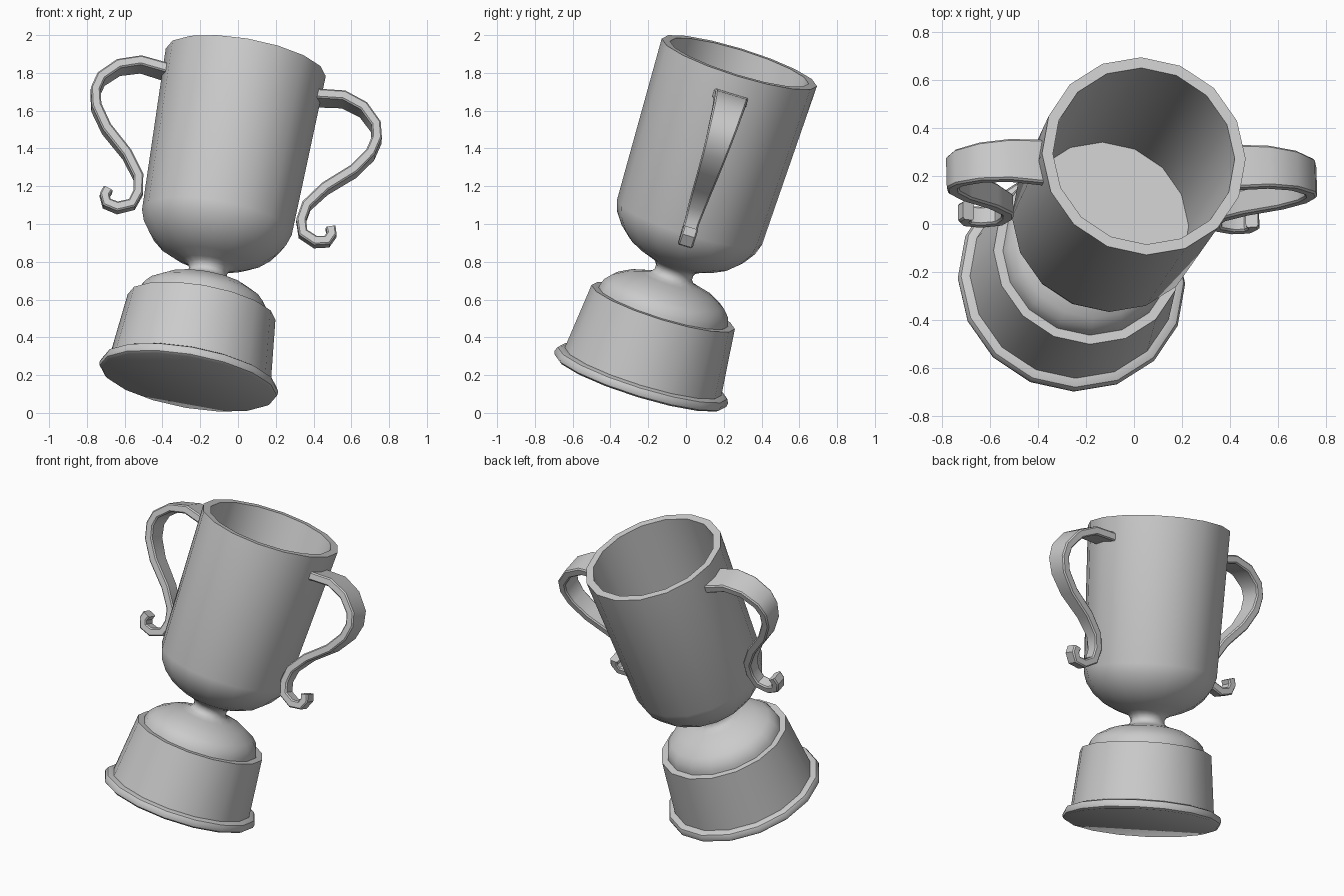
import bpy, bmesh, math
from mathutils import Vector, Matrix

cube = bpy.data.objects.get("Cube")
if cube:
    bpy.data.objects.remove(cube, do_unlink=True)

SIDES = 16
# The whole trophy leans along this axis, balanced on the edge of its base
AXIS = Vector((0.170, 0.293, 0.941)).normalized()
LEAN = Matrix.Translation((-0.265, -0.245, 0.162)) @ \
    Vector((0, 0, 1)).rotation_difference(AXIS).to_matrix().to_4x4()

metal = bpy.data.materials.new("grey metal")
metal.use_nodes = True
metal.diffuse_color = (0.6, 0.6, 0.6, 1)
metal.node_tree.nodes["Principled BSDF"].inputs["Base Color"].default_value = (0.6, 0.6, 0.6, 1)


def finish(name, bm):
    """Turn a bmesh into a smooth-shaded, leaning object."""
    bmesh.ops.remove_doubles(bm, verts=bm.verts, dist=1e-5)
    bmesh.ops.recalc_face_normals(bm, faces=bm.faces)
    mesh = bpy.data.meshes.new(name)
    bm.to_mesh(mesh)
    bm.free()
    mesh.materials.append(metal)
    obj = bpy.data.objects.new(name, mesh)
    bpy.context.collection.objects.link(obj)
    obj.matrix_world = LEAN
    bpy.ops.object.select_all(action='DESELECT')
    obj.select_set(True)
    bpy.context.view_layer.objects.active = obj
    bpy.ops.object.shade_smooth_by_angle(angle=math.radians(40))
    return obj


def bridge(bm, rings):
    """Skin consecutive closed rings and cap both ends."""
    for a, b in zip(rings, rings[1:]):
        n = len(a)
        for i in range(n):
            j = (i + 1) % n
            bm.faces.new((a[i], a[j], b[j], b[i]))
    bm.faces.new(rings[0])
    bm.faces.new(rings[-1])


def lathe(name, profile):
    """Turn (radius, height) points round the axis."""
    bm = bmesh.new()
    rings = []
    for r, h in profile:
        angles = [math.tau * i / SIDES for i in range(SIDES)]
        rings.append([bm.verts.new((r * math.cos(t), r * math.sin(t), h)) for t in angles])
    bridge(bm, rings)
    return finish(name, bm)


def handle(name, side):
    """Sweep a chamfered band, tapering towards its scrolled foot."""
    path = [(0.40, 1.672), (0.545, 1.69), (0.658, 1.652), (0.738, 1.572),
            (0.756, 1.50), (0.736, 1.413), (0.663, 1.305), (0.532, 1.185),
            (0.452, 1.074), (0.438, 0.988), (0.46, 0.917), (0.532, 0.885),
            (0.592, 0.898), (0.61, 0.94), (0.598, 0.975)]
    pts = [Vector((a, 0, h)) for a, h in path]
    half_thick, chamfer = 0.026, 0.008
    bm = bmesh.new()
    rings = []
    for i, p in enumerate(pts):
        before = (p - pts[i - 1]).normalized() if i else Vector()
        after = (pts[i + 1] - p).normalized() if i + 1 < len(pts) else Vector()
        along = (before + after).normalized()
        out = Vector((-along.z, 0, along.x))
        w = 0.094 - 0.054 * min(1, i / 9)
        t, c = half_thick, chamfer
        section = [(w, t - c), (w - c, t), (c - w, t), (-w, t - c),
                   (-w, c - t), (c - w, -t), (w - c, -t), (w, c - t)]
        ring = []
        for y, d in section:
            v = p + out * d
            ring.append(bm.verts.new((v.x * side, y, v.z)))
        rings.append(ring)
    bridge(bm, rings)
    return finish(name, bm)


# Base: rounded foot ring, tapered plinth
lathe("foot_ring", [(0.462, 0), (0.476, 0.01), (0.48, 0.03), (0.47, 0.052),
                    (0.45, 0.06), (0.42, 0.062)])
lathe("plinth", [(0.435, 0.05), (0.397, 0.424), (0.35, 0.424)])

# Dome, stem and hollow cup turned as one piece
lathe("cup", [
    (0.36, 0.41), (0.355, 0.44), (0.342, 0.475), (0.31, 0.51), (0.235, 0.553),
    (0.16, 0.575), (0.12, 0.588), (0.103, 0.608), (0.103, 0.63), (0.115, 0.65),
    (0.14, 0.664), (0.21, 0.69), (0.28, 0.726), (0.34, 0.78), (0.382, 0.84),
    (0.402, 0.90), (0.43, 1.80), (0.384, 1.80), (0.355, 0.84)])

# Matching scrolled handles
handle("left_handle", 1)
handle("right_handle", -1)
